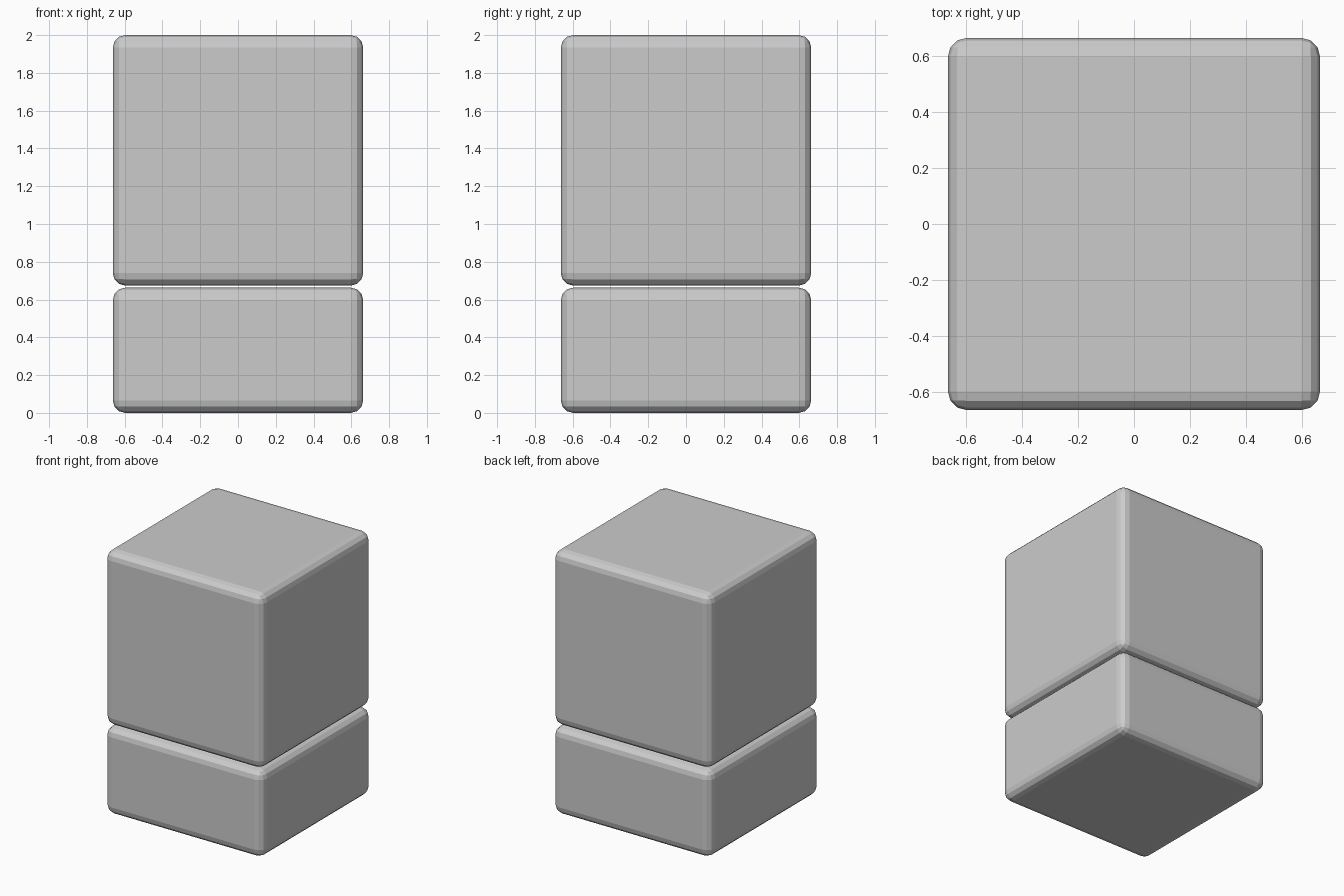
import bpy

if "Cube" in bpy.data.objects:
    bpy.data.objects.remove(bpy.data.objects["Cube"])

WIDTH = 1.326
BEVEL = 0.066


def rounded_box(name, z0, z1):
    bpy.ops.mesh.primitive_cube_add(size=1, location=(0, 0, (z0 + z1) / 2))
    obj = bpy.context.object
    obj.name = name
    obj.scale = (WIDTH, WIDTH, z1 - z0)
    bpy.ops.object.transform_apply(location=False, rotation=False, scale=True)
    bevel = obj.modifiers.new("Rounded edges", 'BEVEL')
    bevel.width = BEVEL
    bevel.segments = 3
    return obj


# Half-height block on the floor, full cube just above it
rounded_box("lower_block", 0.0, 0.663)
rounded_box("upper_block", 0.674, 2.0)
